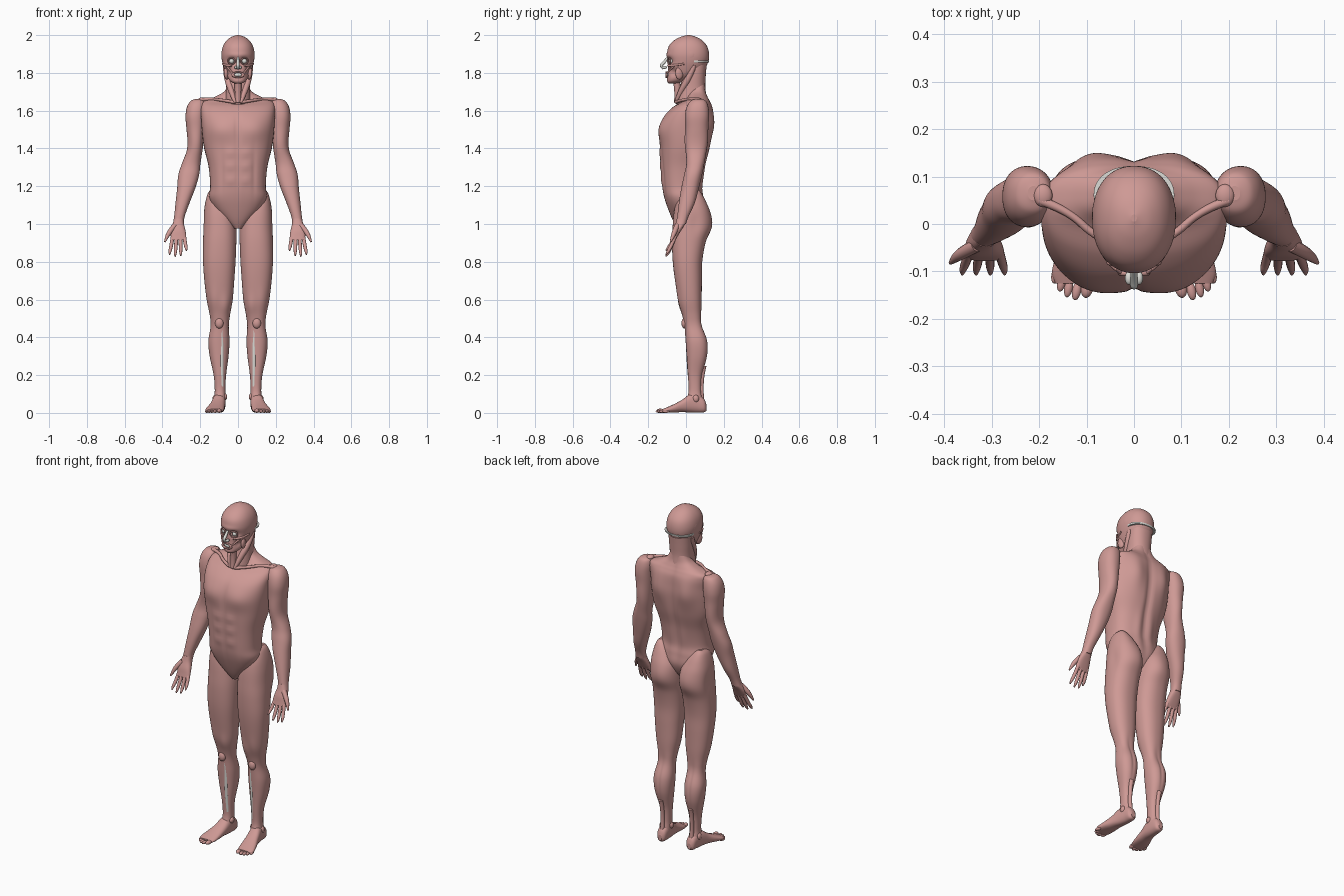
import bpy, bmesh, math
from mathutils import Vector, Matrix


def material(name, rgb):
    m = bpy.data.materials.new(name)
    m.diffuse_color = (*rgb, 1)
    return m


MUSCLE = material("muscle", (0.62, 0.32, 0.30))
BONE = material("bone", (0.72, 0.72, 0.68))


def finish(ob, mat, mirror):
    ob.data.materials.append(mat)
    if mirror:
        ob.modifiers.new("mirror", "MIRROR").use_mirror_merge = False
    return ob


def spline(rows, steps):
    out = []
    for i in range(len(rows) - 1):
        a, b, c, d = (rows[max(0, min(len(rows) - 1, i + k))] for k in (-1, 0, 1, 2))
        for s in range(steps):
            t = s / steps
            out.append([0.5 * (2 * q + (r - p) * t + (2 * p - 5 * q + 4 * r - w) * t * t
                               + (3 * q - p - 3 * r + w) * t ** 3) for p, q, r, w in zip(a, b, c, d)])
    return out + [list(rows[-1])]


# Rows are (station, centre x, half width, low, high); stations run along z, or along y if flat
def loft(name, rows, mat=MUSCLE, mirror=False, power=2.2, bumps=(), n=48, steps=6, flat=False):
    bm = bmesh.new()
    rings = []
    for t, cx, rx, lo, hi in spline(rows, steps):
        ring = []
        for k in range(n):
            a = 2 * math.pi * k / n
            c, s = math.cos(a), math.sin(a)
            x = cx + rx * math.copysign(abs(c) ** (2 / power), c)
            q = (lo + hi) / 2 + (hi - lo) / 2 * math.copysign(abs(s) ** (2 / power), s)
            ring.append(bm.verts.new((x, t, q) if flat else (x, q, t)))
        rings.append(ring)
    for r1, r2 in zip(rings, rings[1:]):
        for k in range(n):
            bm.faces.new((r1[k], r1[(k + 1) % n], r2[(k + 1) % n], r2[k]))
    bm.faces.new(rings[0])
    bm.faces.new(rings[-1])
    bmesh.ops.recalc_face_normals(bm, faces=bm.faces)
    bm.normal_update()
    # Muscle relief: gaussian swellings (or hollows) along the normals
    moves = []
    for v in bm.verts:
        p = Vector((v.co.x if mirror else abs(v.co.x), v.co.y, v.co.z))
        h = sum(amt * math.exp(-sum(((p[i] - c[i]) / s[i]) ** 2 for i in range(3))) for c, s, amt in bumps)
        moves.append(v.normal * h)
    for v, d in zip(bm.verts, moves):
        v.co += d
    for f in bm.faces:
        f.smooth = len(f.verts) == 4
    me = bpy.data.meshes.new(name)
    bm.to_mesh(me)
    bm.free()
    ob = bpy.data.objects.new(name, me)
    bpy.context.collection.objects.link(ob)
    return finish(ob, mat, mirror)


def ball(name, loc, size, mat=MUSCLE, mirror=True, turn=0):
    bpy.ops.mesh.primitive_uv_sphere_add(segments=24, ring_count=14)
    ob = bpy.context.object
    ob.name = name
    ob.data.transform(Matrix.Translation(loc) @ Matrix.Rotation(turn, 4, 'Z') @ Matrix.Diagonal((*size, 1)))
    ob.data.shade_smooth()
    return finish(ob, mat, mirror)


def ring(name, loc, size, thick, mirror=True, turn=0):
    bpy.ops.mesh.primitive_torus_add(major_radius=1, minor_radius=thick, major_segments=32, minor_segments=10)
    ob = bpy.context.object
    ob.name = name
    ob.data.transform(Matrix.Translation(loc) @ Matrix.Rotation(turn, 4, 'Z')
                      @ Matrix.Rotation(math.pi / 2, 4, 'X') @ Matrix.Diagonal((*size, 0.02, 1)))
    ob.data.shade_smooth()
    return finish(ob, MUSCLE, mirror)


# Points are (x, y, z, radius)
def tube(name, pts, mat=MUSCLE, mirror=True):
    cu = bpy.data.curves.new(name, 'CURVE')
    cu.dimensions, cu.bevel_depth, cu.bevel_resolution, cu.use_fill_caps = '3D', 1, 4, True
    sp = cu.splines.new('NURBS')
    sp.points.add(len(pts) - 1)
    for p, (x, y, z, r) in zip(sp.points, pts):
        p.co, p.radius = (x, y, z, 1), r
    sp.use_endpoint_u, sp.order_u = True, 3
    ob = bpy.data.objects.new(name, cu)
    bpy.context.collection.objects.link(ob)
    return finish(ob, mat, mirror)


# Torso with chest, abdomen and back relief
relief = [((.085, -.14, 1.50), (.07, .06, .055), .012), ((0, -.14, 1.5), (.012, .06, .09), -.007),
          ((.09, .14, 1.54), (.05, .06, .09), .018), ((0, .12, 1.4), (.018, .06, .25), -.012),
          ((.04, .1, 1.22), (.025, .04, .09), .008), ((0, -.14, 1.26), (.007, .05, .14), -.004),
          ((.085, -.13, 1.27), (.012, .05, .12), -.004), ((.18, .06, 1.42), (.04, .07, .09), .006)]
relief += [((.04, -.14, z), (.028, .04, .022), .005) for z in (1.23, 1.305, 1.375)]
loft("torso", [(.975, 0, .02, -.045, .03), (1.02, 0, .07, -.07, .07), (1.08, 0, .125, -.095, .095),
               (1.14, 0, .152, -.115, .09), (1.2, 0, .147, -.126, .082), (1.3, 0, .155, -.134, .098),
               (1.4, 0, .176, -.138, .125), (1.5, 0, .19, -.138, .138), (1.57, 0, .195, -.115, .138),
               (1.62, 0, .195, -.068, .135), (1.65, 0, .18, -.015, .125), (1.672, 0, .125, .005, .115),
               (1.70, 0, .075, .015, .105), (1.74, 0, .05, .02, .1)],
     power=2.5, bumps=relief, n=128)

# Neck, with its diagonal front muscles and windpipe
loft("neck", [(1.62, 0, .07, -.05, .11), (1.67, 0, .066, -.045, .108), (1.73, 0, .064, -.03, .102),
              (1.79, 0, .066, -.02, .105), (1.85, 0, .066, 0, .11)])
tube("neck_muscle", [(.015, -.055, 1.64, .008), (.035, -.03, 1.70, .016), (.06, .02, 1.78, .018), (.07, .045, 1.84, .01)])
tube("windpipe", [(0, -.05, 1.64, .014), (0, -.04, 1.70, .018), (0, -.05, 1.75, .018)], mirror=False)

# Head with hollow eye sockets and sunken cheeks
loft("head", [(1.745, 0, .022, -.092, -.045), (1.757, 0, .042, -.1, -.01), (1.785, 0, .060, -.098, .04),
              (1.82, 0, .073, -.095, .095), (1.86, 0, .084, -.096, .118), (1.90, 0, .088, -.1, .122),
              (1.94, 0, .08, -.092, .112), (1.97, 0, .062, -.066, .088), (1.99, 0, .036, -.03, .055),
              (2.0, 0, .006, .005, .02)],
     bumps=[((.034, -.09, 1.862), (.02, .04, .017), -.018), ((.055, -.07, 1.80), (.016, .04, .02), -.01),
            ((.05, -.07, 1.835), (.02, .03, .01), .006), ((0, -.1, 1.895), (.05, .03, .012), .004)], n=80)
loft("skull_base", [(1.856, 0, .083, .0, .1205), (1.86, 0, .085, .0, .1215), (1.866, 0, .085, .0, .1225)], BONE, steps=2)
ball("temple_muscle", (.073, .0, 1.895), (.014, .052, .04), turn=-.12)
ball("jaw_muscle", (.06, -.035, 1.80), (.012, .022, .035), turn=.3)
ball("eyeball", (.034, -.08, 1.862), (.013, .013, .013), BONE)
ring("eye_muscle", (.035, -.089, 1.862), (.02, .017), .2, turn=.35)
ring("mouth_muscle", (0, -.104, 1.79), (.027, .014), .28, mirror=False)
ball("teeth", (0, -.092, 1.79), (.026, .014, .011), BONE, mirror=False)
tube("nose", [(0, -.098, 1.88, .006), (0, -.115, 1.855, .009), (0, -.137, 1.838, .008), (0, -.118, 1.825, .008)], BONE, False)
ball("nostril", (.011, -.114, 1.829), (.008, .014, .008), BONE)
tube("cheek_muscle", [(.062, -.06, 1.838, .005), (.045, -.09, 1.815, .005), (.026, -.104, 1.795, .004)])
tube("cheek_bone", [(.035, -.095, 1.838, .006), (.068, -.07, 1.838, .007), (.08, -.01, 1.848, .005)])

# Shoulder bones
tube("collar_bone", [(.02, -.052, 1.645, .009), (.08, -.03, 1.655, .008), (.14, .03, 1.663, .008), (.2, .05, 1.658, .01)])
ball("shoulder_tip", (.192, .06, 1.658), (.02, .024, .012))

# Arms
loft("arm", [(1.662, .212, .012, .05, .08), (1.652, .214, .036, .025, .105), (1.62, .220, .05, .004, .118),
             (1.57, .225, .052, -.006, .122), (1.5, .224, .046, -.004, .115), (1.4, .228, .041, 0, .108),
             (1.32, .248, .049, .002, .097), (1.26, .261, .055, -.01, .085), (1.19, .274, .048, -.025, .068),
             (1.11, .294, .037, -.038, .046), (1.04, .310, .028, -.046, .014), (1.0, .316, .029, -.05, .0)],
     mirror=True, bumps=[((.22, 0, 1.43), (.03, .04, .06), .006), ((.23, .11, 1.45), (.03, .04, .07), .005),
                         ((.265, .06, 1.52), (.02, .05, .05), .003)])

# Hands, palms forward and thumbs outward
loft("palm", [(1.03, .312, .024, -.048, .008), (1.0, .316, .03, -.056, -.004), (.965, .317, .039, -.068, -.026),
              (.935, .315, .041, -.074, -.044), (.915, .314, .038, -.078, -.056)], mirror=True, power=2.6, n=32)
for nm, xa, xb, zb in (("index", .345, .362, .838), ("middle", .325, .333, .828),
                       ("ring", .305, .303, .832), ("little", .285, .273, .858)):
    tube(nm + "_finger", [(xa, -.055, .94, .010), ((xa + xb) / 2, -.078, (zb + .93) / 2, .010),
                          (xb, -.098, zb + .012, .008), (xb, -.106, zb, .003)])
tube("thumb", [(.332, -.045, .995, .014), (.358, -.058, .965, .014), (.378, -.072, .93, .010), (.387, -.082, .905, .004)])

# Legs with buttock, thigh and calf relief
loft("leg", [(1.185, .128, .012, .0, .06), (1.165, .122, .036, -.025, .08), (1.12, .110, .062, -.05, .105),
             (1.06, .099, .082, -.064, .126), (.98, .096, .088, -.071, .13), (.9, .097, .088, -.074, .103),
             (.8, .099, .086, -.07, .086), (.7, .099, .079, -.058, .084), (.6, .097, .069, -.04, .083),
             (.52, .096, .054, -.02, .082), (.46, .097, .048, -.008, .088), (.38, .101, .056, -.002, .113),
             (.3, .1, .05, .004, .112), (.2, .096, .033, .01, .085), (.12, .095, .028, .014, .08),
             (.07, .096, .031, .004, .088), (.035, .096, .028, .0, .088)],
     mirror=True, power=2.3, n=64,
     bumps=[((.08, .13, 1.01), (.05, .06, .06), .008), ((.185, .05, 1.0), (.03, .03, .06), -.006),
            ((.07, -.03, .57), (.025, .04, .05), .007), ((.125, -.03, .6), (.025, .04, .06), .005),
            ((.1, .11, .38), (.008, .03, .09), -.005), ((.097, .09, .48), (.025, .03, .05), -.005)])
ball("kneecap", (.099, -.008, .475), (.022, .016, .028))
tube("shin_bone", [(.088, .004, .45, .010), (.084, .009, .38, .010), (.086, .014, .25, .010), (.084, .024, .14, .009)], BONE)
tube("heel_tendon", [(.098, .095, .25, .014), (.096, .075, .16, .009), (.096, .086, .05, .013)])
ball("ankle_bone", (.07, .04, .085), (.013, .018, .018))
ball("outer_ankle_bone", (.122, .052, .075), (.013, .017, .02))

# Feet, turned slightly outward, with toes
loft("foot", [(.108, .096, .012, .012, .045), (.095, .096, .026, .003, .075), (.06, .097, .031, .001, .1),
              (.02, .101, .035, .002, .098), (-.02, .108, .039, .004, .07), (-.06, .117, .045, .002, .048),
              (-.1, .125, .048, .001, .03), (-.125, .126, .04, .001, .02)],
     mirror=True, power=2.4, n=32, flat=True)
for i, (x, y, r) in enumerate([(.099, -.136, .0125), (.121, -.141, .0095), (.138, -.135, .009),
                               (.153, -.123, .009), (.165, -.106, .009)]):
    ball(f"toe_{i + 1}", (x, y, r * .9), (r, .02, r * .9), turn=.2)
